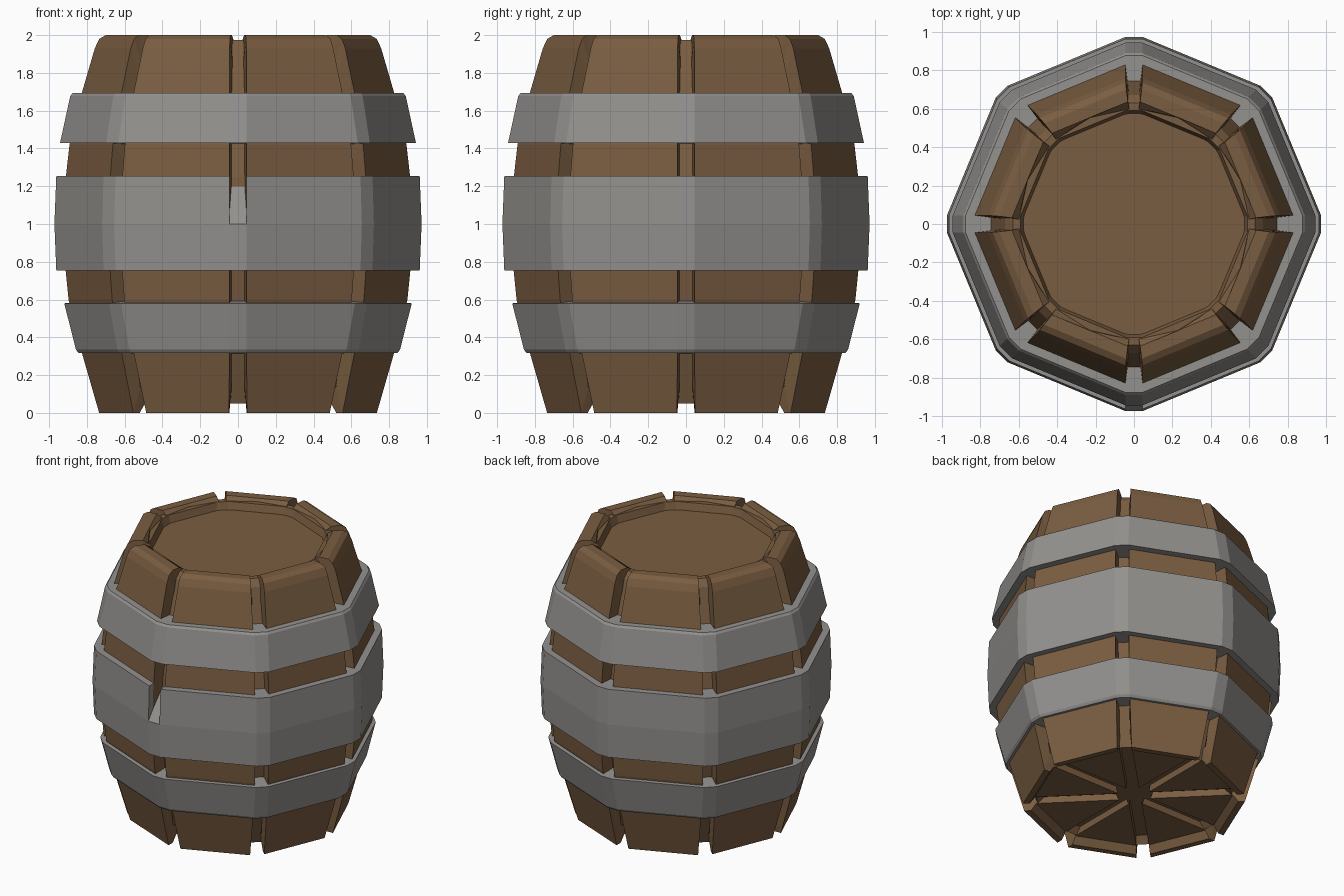
import bpy, bmesh, math
from mathutils import Vector

if "Cube" in bpy.data.objects:
    bpy.data.objects.remove(bpy.data.objects["Cube"])


def material(name, rgb):
    m = bpy.data.materials.new(name)
    m.diffuse_color = (*rgb, 1)
    m.use_nodes = True
    m.node_tree.nodes["Principled BSDF"].inputs["Base Color"].default_value = m.diffuse_color
    return m


WOOD = material("brown wood", (0.195, 0.110, 0.053))
IRON = material("grey iron", (0.295, 0.285, 0.272))


def finish(bm, name, mat):
    mesh = bpy.data.meshes.new(name)
    bm.to_mesh(mesh)
    bm.free()
    ob = bpy.data.objects.new(name, mesh)
    mesh.materials.append(mat)
    bpy.context.collection.objects.link(ob)
    return ob


def spin(x, y, z, a):
    return Vector((x * math.cos(a) - y * math.sin(a),
                   x * math.sin(a) + y * math.cos(a), z))


def quads(bm, rows, wrap_cols=False, wrap_rows=False):
    nr, nc = len(rows), len(rows[0])
    for r in range(nr if wrap_rows else nr - 1):
        for c in range(nc if wrap_cols else nc - 1):
            r2, c2 = (r + 1) % nr, (c + 1) % nc
            bm.faces.new((rows[r][c], rows[r][c2], rows[r2][c2], rows[r2][c]))


def ring_row(bm, radius, z, w):
    """Octagon whose eight corners are cut off by narrow facets of half width w."""
    return [bm.verts.new(spin(radius, s * w, z, k * math.pi / 4))
            for k in range(8) for s in (-1, 1)]


# --- staves: (corner radius, height, half gap, round inner edge) ---
STAVE = [(0.105, 0.05, 0.042, 0), (0.655, 0.05, 0.042, 0), (0.69, 0.0, 0.046, 0),
         (0.735, 0.0, 0.048, 0), (0.83, 0.33, 0.045, 0), (0.897, 0.6, 0.045, 0),
         (0.917, 0.8, 0.045, 0), (0.925, 1.0, 0.045, 0), (0.917, 1.2, 0.045, 0),
         (0.892, 1.42, 0.045, 0), (0.828, 1.69, 0.045, 0), (0.758, 1.93, 0.045, 0),
         (0.735, 1.98, 0.042, 0), (0.70, 2.0, 0.04, 0), (0.635, 2.0, 0.032, 0),
         (0.60, 1.98, 0.025, 1), (0.575, 1.92, 0.02, 1)]
E = math.pi / 4


def stave(index):
    bm = bmesh.new()
    rows = []
    for radius, z, w, is_round in STAVE:
        d = Vector((0.45 - radius, 1.0 - z)).normalized() * 0.14
        ri, zi, wi = radius + d.x, z + d.y, w - 0.013
        low, high = spin(radius, w, z, 0), spin(radius, -w, z, E)
        mid = spin(radius, 0, z, E / 2) if is_round else (low + high) / 2
        pts = [spin(ri, wi, zi, 0), low, mid, high, spin(ri, -wi, zi, E)]
        rows.append([bm.verts.new(spin(*p, index * E)) for p in pts])
    quads(bm, rows)
    finish(bm, "stave_%d" % (index + 1), WOOD)


for i in range(8):
    stave(i)

# --- inner body seen in the gaps ---
bm = bmesh.new()
CORE = [(0.60, 0.095), (0.645, 0.05), (0.745, 0.33), (0.82, 0.75), (0.83, 1.0),
        (0.82, 1.25), (0.745, 1.69), (0.67, 1.93), (0.63, 1.975), (0.59, 1.975),
        (0.57, 1.91)]
core_rows = [ring_row(bm, r, z, 0.04) for r, z in CORE]
quads(bm, core_rows, wrap_cols=True)
bm.faces.new(list(reversed(core_rows[0])))
bm.faces.new(core_rows[-1])
finish(bm, "inner_body", WOOD)

# --- sunken round lid ---
bm = bmesh.new()
bmesh.ops.create_circle(bm, cap_ends=True, segments=16, radius=0.595)
bmesh.ops.translate(bm, verts=bm.verts, vec=(0, 0, 1.922))
finish(bm, "lid", WOOD)


# --- iron hoops: closed profile, up the outside and down the inside ---
def hoop(name, profile, notch=False):
    bm = bmesh.new()
    rows = [ring_row(bm, r, z, 0.045) for r, z in profile]
    quads(bm, rows, wrap_cols=True, wrap_rows=True)
    if notch:  # sloping dent in the upper front facet
        c, n = 12, 13
        d, e = rows[1][c], rows[1][n]
        a, b = rows[2][c], rows[2][n]
        ai, bi = rows[3][c], rows[3][n]
        doomed = [f for f in bm.faces
                  if set(f.verts) in ({a, b, d, e}, {a, b, ai, bi})]
        bmesh.ops.delete(bm, geom=doomed, context='FACES_ONLY')
        bm.faces.new((d, e, bi, ai))
        bm.faces.new((a, d, ai))
        bm.faces.new((e, b, bi))
    finish(bm, name, IRON)


hoop("lower_hoop", [(0.845, 0.318), (0.858, 0.335), (0.92, 0.58), (0.73, 0.60), (0.73, 0.315)])
hoop("middle_hoop", [(0.962, 0.755), (0.972, 1.0), (0.962, 1.253), (0.78, 1.253), (0.78, 0.755)], True)
hoop("upper_hoop", [(0.942, 1.43), (0.888, 1.678), (0.875, 1.693), (0.73, 1.695), (0.73, 1.42)])
